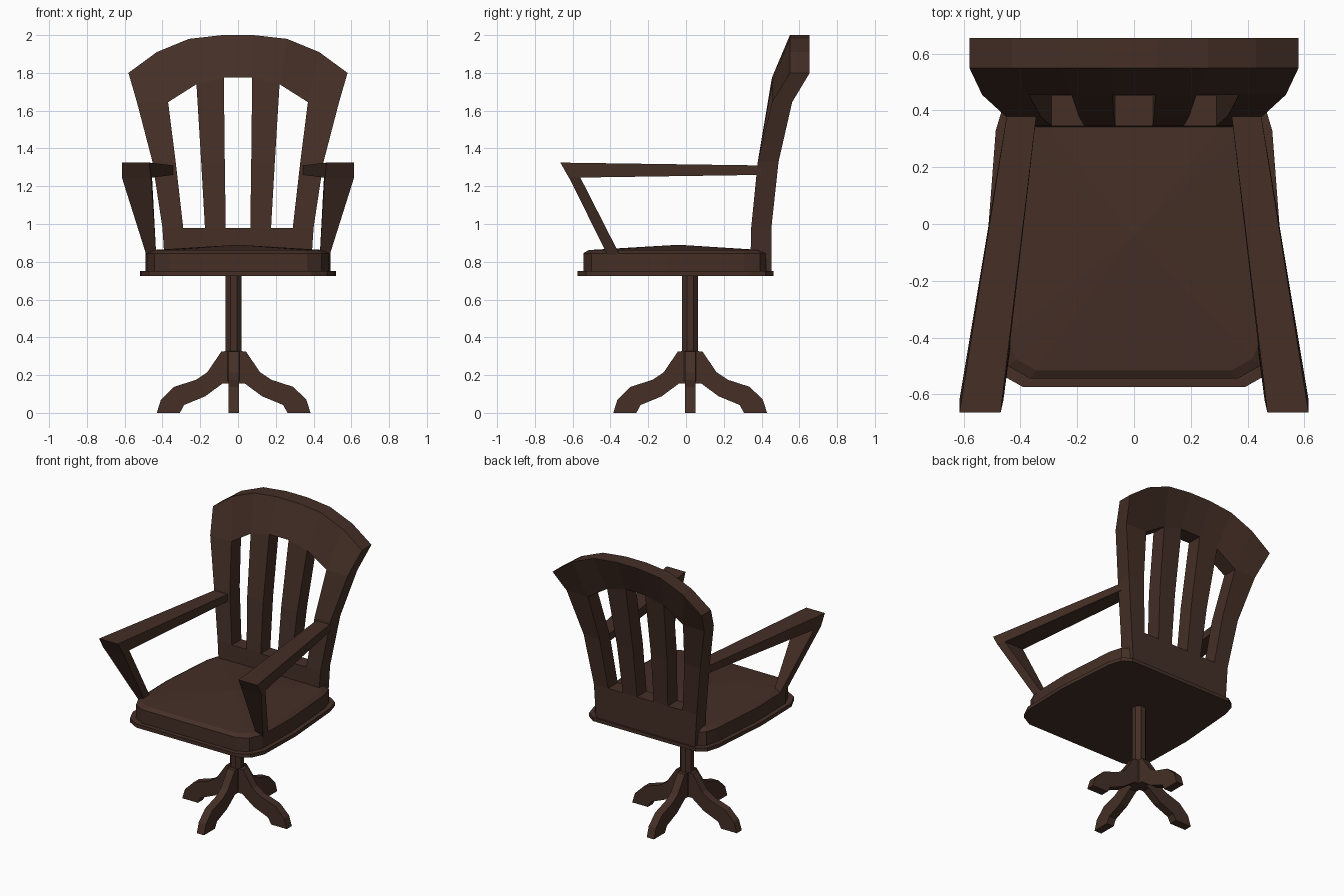
import bpy, bmesh, math
from mathutils import Matrix, Vector

if "Cube" in bpy.data.objects:
    bpy.data.objects.remove(bpy.data.objects["Cube"])

wood = bpy.data.materials.new("dark brown wood")
wood.diffuse_color = (0.058, 0.028, 0.019, 1)
wood.use_nodes = True
wood.node_tree.nodes["Principled BSDF"].inputs["Base Color"].default_value = wood.diffuse_color


def make(name, verts, faces):
    bm = bmesh.new()
    vs = [bm.verts.new(v) for v in verts]
    for f in faces:
        bm.faces.new([vs[i] for i in f])
    loose = [v for v in bm.verts if not v.link_faces]
    bmesh.ops.delete(bm, geom=loose, context='VERTS')
    bmesh.ops.recalc_face_normals(bm, faces=bm.faces)
    me = bpy.data.meshes.new(name)
    bm.to_mesh(me)
    bm.free()
    me.materials.append(wood)
    ob = bpy.data.objects.new(name, me)
    bpy.context.collection.objects.link(ob)
    return ob


def loft(name, rings, apex=None):
    """Skin stacked rings; cap both ends, the top one optionally to a point."""
    n, m = len(rings[0]), len(rings)
    verts = [v for r in rings for v in r]
    faces = [(k*n + i, k*n + (i+1) % n, (k+1)*n + (i+1) % n, (k+1)*n + i)
             for k in range(m-1) for i in range(n)]
    faces.append(range(n))
    if apex:
        verts.append(apex)
        faces += [((m-1)*n + i, (m-1)*n + (i+1) % n, m*n) for i in range(n)]
    else:
        faces.append(range((m-1)*n, m*n))
    return make(name, verts, faces)


# Seat: thin base plate and a softly domed cushion-shaped board
half = [(.39, -.575), (.47, -.53), (.512, -.44), (.52, -.1),
        (.487, .33), (.46, .42), (.40, .463)]
outline = half + [(-x, y) for x, y in reversed(half)]


def ring(s, z):
    return [(x*s, -.056 + (y + .056)*s, z) for x, y in outline]


loft("seat_plate", [ring(1, .725), ring(1, .75)])
loft("seat", [ring(.94, .745), ring(.94, .845), ring(.885, .862)], (0, -.04, .89))

# Backrest: fanned grid of columns with three openings between the slats
# each row: (front y, back y, [(x, z) from centre to outside])
rows = [
    (.34, .452, [(.063, .75), (.17, .75), (.28, .75), (.385, .75)]),
    (.345, .452, [(.065, .98), (.175, .98), (.29, .98), (.40, .98)]),
    (.38, .49, [(.07, 1.33), (.195, 1.33), (.33, 1.33), (.453, 1.33)]),
    (.455, .562, [(.075, 1.775), (.22, 1.74), (.37, 1.645), (.535, 1.645)]),
    (.55, .655, [(.083, 2.0), (.26, 1.98), (.43, 1.91), (.58, 1.80)]),
]
verts = []
for yf, yb, pts in rows:
    full = [(-x, z) for x, z in reversed(pts)] + pts
    verts += [(x, yf, z) for x, z in full] + [(x, yb, z) for x, z in full]


def solid(r, c):
    return 0 <= r < 4 and 0 <= c < 7 and not (r in (1, 2) and c in (1, 3, 5))


def vid(r, c, back):
    return r*16 + back*8 + c


faces = []
for r in range(4):
    for c in range(7):
        if not solid(r, c):
            continue
        corners = [(r, c), (r, c+1), (r+1, c+1), (r+1, c)]
        for b in (0, 1):
            faces.append([vid(i, j, b) for i, j in corners])
        for k, (dr, dc) in enumerate([(-1, 0), (0, 1), (1, 0), (0, -1)]):
            if not solid(r+dr, c+dc):
                p, q = corners[k], corners[(k+1) % 4]
                faces.append([vid(*p, 0), vid(*q, 0), vid(*q, 1), vid(*p, 1)])
make("backrest", verts, faces)

# Armrests and their slanted supports, mirrored
for s, side in ((-1, "left"), (1, "right")):
    loft(side + "_armrest", [
        [(s*.615, -.665, 1.325), (s*.47, -.665, 1.325),
         (s*.46, -.62, 1.245), (s*.615, -.62, 1.245)],
        [(s*.445, .40, 1.31), (s*.342, .40, 1.31),
         (s*.342, .40, 1.26), (s*.445, .40, 1.26)]])
    loft(side + "_arm_support", [
        [(s*.485, -.415, .835), (s*.433, -.415, .835),
         (s*.433, -.35, .835), (s*.48, -.35, .835)],
        [(s*.615, -.62, 1.247), (s*.46, -.62, 1.247),
         (s*.455, -.56, 1.247), (s*.605, -.56, 1.247)]])

# Central column
cx, cy = -.023, .022
loft("column", [[(cx + .046*math.cos(math.pi*(i + .5)/4),
                  cy + .046*math.sin(math.pi*(i + .5)/4), z) for i in range(8)]
                for z in (.17, .73)])

# Four curved feet
leg = [(0, .33), (.065, .325), (.14, .215), (.2, .175), (.315, .138), (.385, .07),
       (.407, 0), (.285, 0), (.262, .042), (.15, .088), (.06, .155), (0, .155)]
for k in range(4):
    rot = Matrix.Translation((cx, cy, 0)) @ Matrix.Rotation(k*math.pi/2, 4, 'Z')
    loft("foot_%d" % (k+1),
         [[rot @ Vector((r, w, z)) for r, z in leg] for w in (-.028, .028)])
